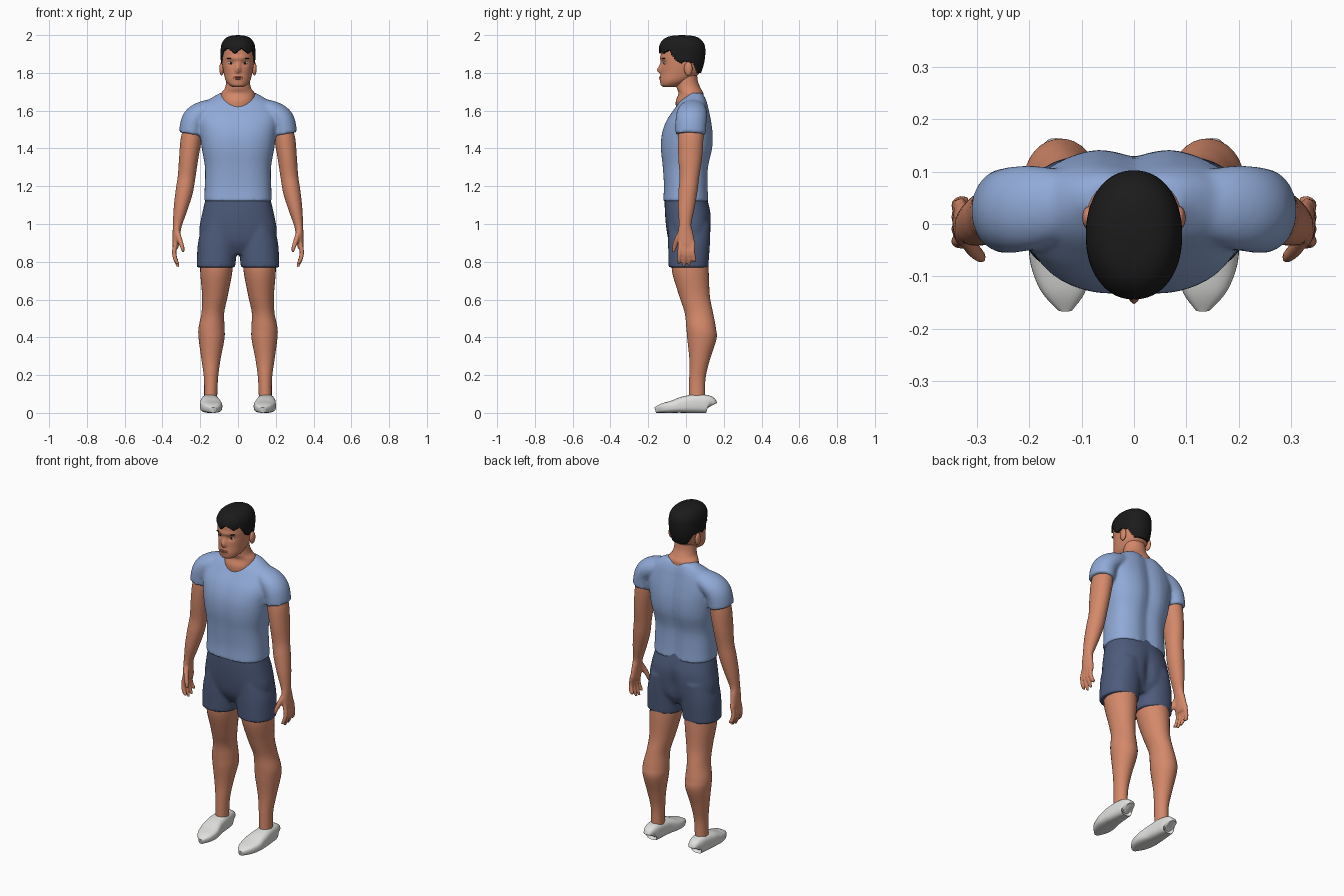
import bpy, bmesh, math
from mathutils import Vector, Matrix

cube = bpy.data.objects.get("Cube")
if cube:
    bpy.data.objects.remove(cube)


def material(name, r, g, b):
    m = bpy.data.materials.new(name)
    m.use_nodes = True
    m.diffuse_color = (r, g, b, 1)
    m.node_tree.nodes["Principled BSDF"].inputs["Base Color"].default_value = (r, g, b, 1)
    return m


skin = material("skin", .66, .25, .145)
lip_tone = material("lip tone", .42, .13, .085)
shirt_blue = material("shirt blue", .28, .4, .68)
shorts_navy = material("shorts navy", .075, .105, .2)
shoe_white = material("shoe white", .74, .74, .73)
hair_black = material("hair black", .011, .011, .011)
eye_white = material("eye white", .75, .75, .75)

Y, Z = Vector((0, 1, 0)), Vector((0, 0, 1))


def spline(p0, p1, p2, p3, t):
    return [b + .5 * t * (c - a + t * (2 * a - 5 * b + 4 * c - d + t * (3 * (b - c) + d - a)))
            for a, b, c, d in zip(p0, p1, p2, p3)]


def loft(bm, stations, power=2.0, flat=False, ref=Y, shape=None, side=1, segs=32, steps=6):
    """Skin smooth rounded rings through stations of (x, y, z, radius_a, radius_b)."""
    last = len(stations) - 1
    rows = []
    for i in range(last):
        quad = [stations[max(0, min(last, i + k))] for k in (-1, 0, 1, 2)]
        rows += [spline(*quad, s / steps) for s in range(steps)]
    rows.append(list(stations[-1]))
    rings = []
    for i, row in enumerate(rows):
        before, after = rows[max(i - 1, 0)], rows[min(i + 1, len(rows) - 1)]
        tangent = Z if flat else (Vector(after[:3]) - Vector(before[:3])).normalized()
        a = ref.cross(tangent).normalized()
        b = tangent.cross(a)
        ring = []
        for k in range(segs):
            ang = math.tau * k / segs
            c, s = math.cos(ang), math.sin(ang)
            u = math.copysign(abs(c) ** (2 / power), c) * row[3]
            v = math.copysign(abs(s) ** (2 / power), s) * row[4]
            p = Vector(row[:3]) + a * u + b * v
            if shape:
                p = shape(p)
            p.x *= side
            ring.append(bm.verts.new(p))
        rings.append(ring)
    for lo, hi in zip(rings, rings[1:]):
        for k in range(segs):
            n = (k + 1) % segs
            bm.faces.new((lo[k], lo[n], hi[n], hi[k]))
    bm.faces.new(rings[0][::-1])
    bm.faces.new(rings[-1])


def ball(bm, loc, radii):
    bmesh.ops.create_uvsphere(bm, u_segments=20, v_segments=12, radius=1,
                              matrix=Matrix.Translation(loc) @ Matrix.Diagonal((*radii, 1)))


def finish(name, bm, mat, voxel=0, relax=4, mirror=False):
    bmesh.ops.recalc_face_normals(bm, faces=bm.faces)
    me = bpy.data.meshes.new(name)
    bm.to_mesh(me)
    bm.free()
    for p in me.polygons:
        p.use_smooth = True
    me.set_sharp_from_angle(angle=math.radians(60))
    me.materials.append(mat)
    ob = bpy.data.objects.new(name, me)
    bpy.context.collection.objects.link(ob)
    if voxel:
        m = ob.modifiers.new("blend", 'REMESH')
        m.mode = 'VOXEL'
        m.voxel_size = voxel
        m.use_smooth_shade = True
        m = ob.modifiers.new("relax", 'SMOOTH')
        m.iterations = relax
    if mirror:
        ob.modifiers.new("mirror", 'MIRROR').use_mirror_merge = False
    return ob


def bell(v, width):
    return math.exp(-(v / width) ** 2)


# Shirt: torso with a spine groove, blended into two sleeves
def torso_shape(p):
    p.y *= 1 - (.13 if p.y > 0 else .04) * bell(p.x, .04)
    return p


bm = bmesh.new()
loft(bm, [(0, 0, 1.12, .18, .124), (0, 0, 1.2, .176, .12), (0, -.002, 1.3, .175, .124),
          (0, .004, 1.4, .192, .14), (0, .008, 1.48, .203, .138), (0, .016, 1.55, .213, .12),
          (0, .03, 1.61, .2, .093), (0, .04, 1.65, .165, .073), (0, .05, 1.68, .12, .05),
          (0, .05, 1.695, .09, .035)], power=2.5, flat=True, shape=torso_shape, segs=48)
for side in (1, -1):
    loft(bm, [(.11, .04, 1.62, .045, .06), (.185, .033, 1.593, .058, .079),
              (.232, .027, 1.55, .066, .082), (.25, .025, 1.475, .064, .08)], side=side)
finish("shirt", bm, shirt_blue, voxel=.009)


# Shorts: hips blended into two legs
def hip_shape(p):
    if p.y > 0:
        p.y *= 1 - .16 * bell(p.x, .03) * bell(p.z - .95, .1)
    return p


bm = bmesh.new()
loft(bm, [(0, -.002, 1.16, .165, .108), (0, .002, 1.12, .175, .115), (0, .011, 1.05, .191, .122),
          (0, .015, .97, .205, .118), (0, .017, .9, .195, .105), (0, .017, .84, .14, .07)],
     power=2.4, flat=True, shape=hip_shape, segs=48)
for side in (1, -1):
    loft(bm, [(.1, .018, 1.0, .085, .112), (.108, .016, .9, .104, .111),
              (.117, .013, .77, .102, .105)], flat=True, power=2.2, side=side)
finish("shorts", bm, shorts_navy, voxel=.009)

# Legs
bm = bmesh.new()
loft(bm, [(.112, .02, .85, .085, .092), (.115, .023, .75, .085, .097), (.122, .045, .62, .068, .081),
          (.133, .068, .53, .06, .075), (.14, .08, .45, .069, .078), (.14, .084, .39, .068, .077),
          (.143, .072, .28, .05, .054), (.143, .06, .18, .037, .043), (.145, .058, .06, .034, .043)],
     flat=True)
finish("legs", bm, skin, mirror=True)

# Shoes: half height equals centre height, so the soles lie flat
bm = bmesh.new()
loft(bm, [(.148, y, top / 2, half, top / 2) for y, top, half in
          ((.13, .07, .022), (.118, .092, .038), (.06, .098, .046), (-.01, .088, .053),
           (-.07, .066, .058), (-.125, .05, .044), (-.163, .03, .014))],
     power=3, ref=Z, shape=lambda p: Vector((p.x + .1 * min(p.y, 0), p.y, max(p.z, 0))))
finish("shoes", bm, shoe_white, mirror=True)

# Arms with palm, fingers and thumb blended together
bm = bmesh.new()
loft(bm, [(.235, .028, 1.53, .045, .062), (.248, .025, 1.45, .055, .067), (.261, .022, 1.35, .051, .063),
          (.272, .018, 1.25, .047, .052), (.285, .01, 1.17, .046, .05), (.304, .001, 1.08, .037, .043),
          (.32, -.005, 1.0, .025, .033), (.326, -.003, .95, .02, .04), (.33, .003, .89, .017, .046),
          (.331, .004, .87, .013, .042)])
for i, tip in enumerate((.79, .772, .778, .805)):
    y = -.031 + .023 * i
    loft(bm, [(.33, y, .9, .012, .012), (.338, y - .002, .85, .012, .012),
              (.33, y - .006 + .004 * i, .81, .011, .011),
              (.316, y - .009 + .005 * i, tip, .007, .007)], segs=12)
loft(bm, [(.322, -.025, .96, .014, .016), (.308, -.048, .915, .014, .015),
          (.294, -.062, .875, .011, .012), (.29, -.066, .85, .006, .007)], segs=12)
finish("arms", bm, skin, voxel=.0055, relax=3, mirror=True)

# Neck, flared under the collar
bm = bmesh.new()
loft(bm, [(0, .018, 1.6, .085, .07), (0, .018, 1.65, .088, .072), (0, .026, 1.69, .089, .066),
          (0, .014, 1.72, .069, .063), (0, .005, 1.76, .062, .057), (0, .0, 1.83, .06, .057)],
     flat=True)
finish("neck", bm, skin)

# Head with sculpted nose, brow, eye sockets and chin
head = [(0, -.088, 1.724, .026, .03), (0, -.08, 1.735, .046, .053), (0, -.056, 1.76, .065, .08),
        (0, -.031, 1.8, .076, .102), (0, -.023, 1.85, .084, .108), (0, -.021, 1.9, .086, .112),
        (0, -.021, 1.94, .083, .109), (0, -.021, 1.968, .067, .089),
        (0, -.021, 1.983, .04, .055), (0, -.021, 1.988, .004, .006)]


def face_shape(p):
    if p.y < -.06:
        p.y -= .021 * bell(p.x, .013) * bell(p.z - 1.812, .013 if p.z < 1.812 else .032)
        p.y -= .006 * bell(p.z - 1.878, .012) * bell(p.x, .06)
        p.y += .009 * bell(abs(p.x) - .036, .018) * bell(p.z - 1.852, .014)
        p.y -= .005 * bell(p.x, .025) * bell(p.z - 1.772, .014)
    return p


bm = bmesh.new()
loft(bm, head, power=2.15, flat=True, shape=face_shape, segs=96, steps=8)
for side in (1, -1):
    ball(bm, (side * .087, .012, 1.822), (.012, .022, .036))
finish("head", bm, skin)

# Hair: a thicker head shell that dives under the skin below the hairline
hairline = ((-.2, 1.908), (-.085, 1.915), (-.055, 1.865), (-.025, 1.848), (-.01, 1.86),
            (.035, 1.85), (.055, 1.795), (.2, 1.785))


def hair_shape(p):
    for (y0, z0), (y1, z1) in zip(hairline, hairline[1:]):
        if y0 <= p.y < y1:
            edge = z0 + (z1 - z0) * (p.y - y0) / (y1 - y0)
    if p.y < -.08:
        edge += .01 * math.sin(p.x * 90)
    grow = 1.07 if p.z > edge else .86
    return Vector((p.x * grow, (p.y + .021) * (grow + .03) - .021,
                   p.z + .012 * max(0, min(1, (p.z - 1.9) / .08))))


bm = bmesh.new()
loft(bm, head[3:], power=2.15, flat=True, shape=hair_shape, segs=96, steps=12)
finish("hair", bm, hair_black)

# Eyes, pupils, brows and lips
for name, mat, x, loc_y, z, radii in (
        ("eyes", eye_white, .037, -.1, 1.853, (.018, .017, .009)),
        ("pupils", hair_black, .037, -.112, 1.852, (.0075, .007, .0075)),
        ("brows", hair_black, .039, -.116, 1.876, (.02, .012, .0035))):
    bm = bmesh.new()
    ball(bm, (x, loc_y, z), radii)
    finish(name, bm, mat, mirror=True)
bm = bmesh.new()
for z in (1.769, 1.777):
    ball(bm, (0, -.13, z), (.024, .014, .0045))
finish("lips", bm, lip_tone)
